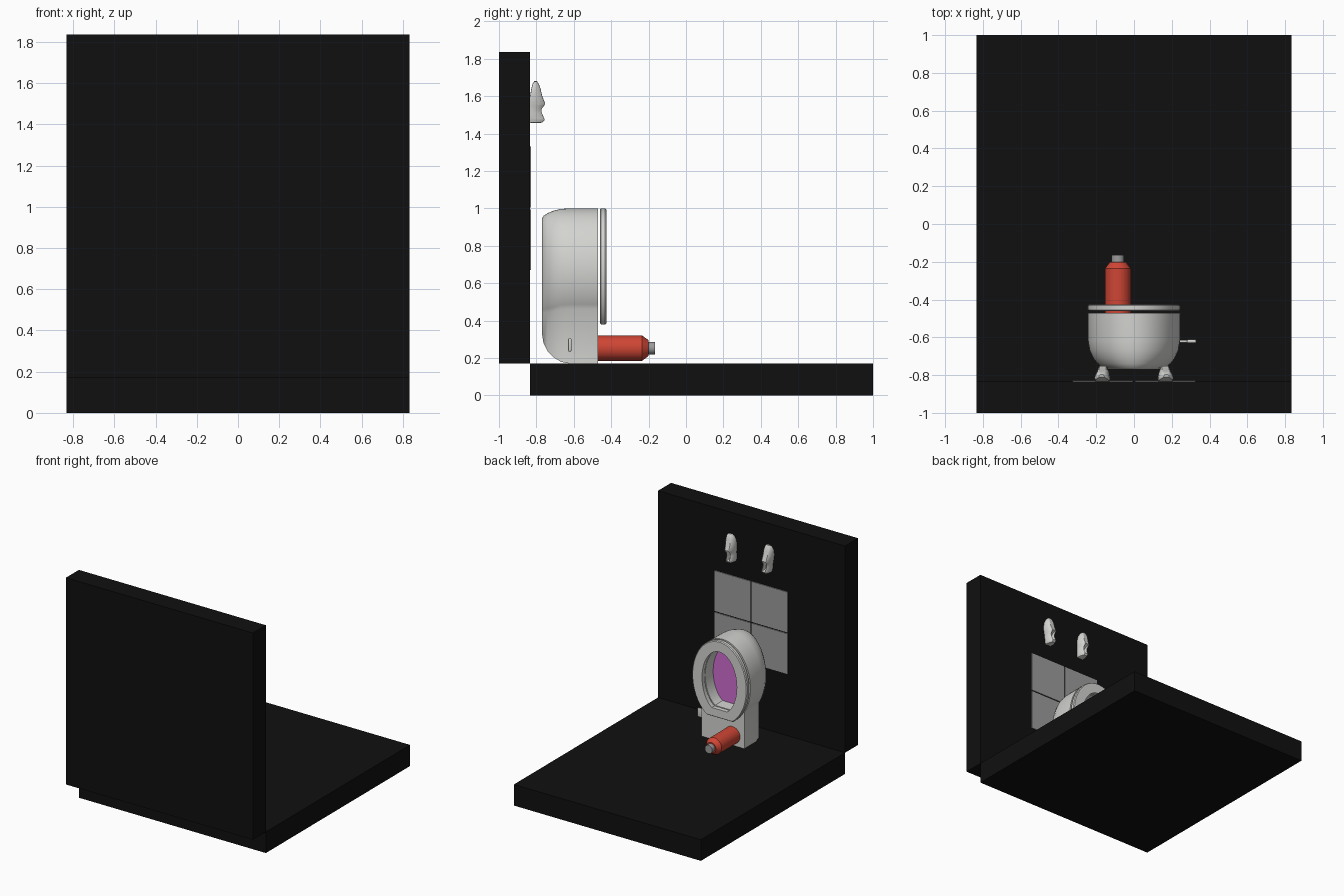
import bpy, bmesh, math
from mathutils import Vector, Matrix

if "Cube" in bpy.data.objects:
    bpy.data.objects.remove(bpy.data.objects["Cube"])


def material(name, color):
    m = bpy.data.materials.new(name)
    m.use_nodes = True
    m.diffuse_color = (*color, 1)
    node = next(n for n in m.node_tree.nodes if n.type == 'BSDF_PRINCIPLED')
    node.inputs["Base Color"].default_value = (*color, 1)
    node.inputs["Roughness"].default_value = 0.6
    return m


BLACK = material("black_tile", (0.005, 0.005, 0.005))
WHITE = material("porcelain", (0.65, 0.65, 0.63))
GREY = material("grey_cloth", (0.33, 0.33, 0.33))
PURPLE = material("purple_water", (0.62, 0.15, 0.62))
RED = material("red_plastic", (0.62, 0.06, 0.035))


def finish(name, bm, mat, smooth=True):
    bmesh.ops.recalc_face_normals(bm, faces=bm.faces)
    mesh = bpy.data.meshes.new(name)
    bm.to_mesh(mesh)
    bm.free()
    mesh.materials.append(mat)
    ob = bpy.data.objects.new(name, mesh)
    bpy.context.collection.objects.link(ob)
    if smooth:
        bpy.ops.object.select_all(action='DESELECT')
        ob.select_set(True)
        bpy.context.view_layer.objects.active = ob
        bpy.ops.object.shade_smooth_by_angle(angle=math.radians(35))
    return ob


def box(name, lo, hi, mat, bevel=0):
    lo, hi = Vector(lo), Vector(hi)
    bm = bmesh.new()
    bmesh.ops.create_cube(bm, size=1, matrix=Matrix.Translation((lo + hi) / 2)
                          @ Matrix.Diagonal((*(hi - lo), 1)))
    if bevel:
        bmesh.ops.bevel(bm, geom=bm.edges[:], offset=bevel, segments=3,
                        profile=0.5, affect='EDGES')
    return finish(name, bm, mat, bool(bevel))


def loft(name, rings, mat, closed=False):
    """Skin a row of equal rings; cap the ends unless the row closes on itself."""
    bm = bmesh.new()
    vs = [[bm.verts.new(p) for p in r] for r in rings]
    pairs = list(zip(vs, vs[1:])) + ([(vs[-1], vs[0])] if closed else [])
    for a, b in pairs:
        for i in range(len(a)):
            j = (i + 1) % len(a)
            bm.faces.new((a[i], a[j], b[j], b[i]))
    if not closed:
        bm.faces.new(vs[0])
        bm.faces.new(vs[-1])
    return finish(name, bm, mat)


ZC, ARC = 0.67, 48


def keyhole(y, rx, top, w, zb, corner=1.0):
    """Oval open at the bottom where its half width is w, closed at height zb."""
    a0 = -math.acos(w / rx)
    pts = []
    for i in range(ARC + 1):
        a = a0 + (math.pi - 2 * a0) * i / ARC
        pts.append((rx * math.cos(a), y, ZC + (top - ZC) * math.sin(a)))
    return pts + [(-w * corner, y, zb), (w * corner, y, zb)]


def cut_oval(y, rx, rz, flat):
    """Oval with a straight lower edge at height flat."""
    w = rx * math.sqrt(1 - ((ZC - flat) / rz) ** 2)
    return keyhole(y, rx, ZC + rz, w, flat, 0.4)


def lathe(name, profile, x, z, mat, segments=32):
    rings = [[(x + r * math.cos(math.tau * i / segments), y,
               z + r * math.sin(math.tau * i / segments))
              for i in range(segments)] for y, r in profile]
    return loft(name, rings, mat)


# Two slabs
box("back_slab", (-0.833, -1, 0.17), (0.833, -0.835, 1.835), BLACK)
box("base_slab", (-0.833, -0.835, 0), (0.833, 1, 0.17), BLACK)

# Bowl with its mounting block: outer skin, then the inner wall
outer = [(-0.77, 0.14, 0.945, 0.08, 0.33), (-0.762, 0.165, 0.96, 0.10, 0.28),
         (-0.74, 0.194, 0.974, 0.13, 0.237), (-0.71, 0.217, 0.987, 0.155, 0.205),
         (-0.67, 0.235, 0.997, 0.18, 0.18), (-0.62, 0.244, 1.0, 0.19, 0.17),
         (-0.47, 0.245, 1.0, 0.19, 0.17)]
rings = [keyhole(*o) for o in outer]
rings += [cut_oval(-0.47, 0.158, 0.245, 0.45), cut_oval(-0.57, 0.15, 0.24, 0.455)]
loft("bowl", rings, WHITE)
loft("water", [cut_oval(-0.568, 0.149, 0.239, 0.456),
               cut_oval(-0.56, 0.15, 0.24, 0.455)], PURPLE)

# Seat ring with softened outer edges
loft("seat", [cut_oval(-0.46, 0.155, 0.245, 0.45),
              cut_oval(-0.46, 0.24, 0.325, 0.385),
              cut_oval(-0.455, 0.245, 0.33, 0.38),
              cut_oval(-0.432, 0.245, 0.33, 0.38),
              cut_oval(-0.425, 0.239, 0.324, 0.386),
              cut_oval(-0.425, 0.155, 0.245, 0.45)], WHITE, closed=True)

# Flush lever
box("lever_stem", (0.17, -0.628, 0.263), (0.29, -0.614, 0.277), WHITE)
box("lever_paddle", (0.28, -0.63, 0.235), (0.33, -0.612, 0.305), WHITE, 0.006)

# Bottle and cap
lathe("bottle", [(-0.47, 0.068), (-0.235, 0.068), (-0.2, 0.042)], -0.085, 0.253, RED)
lathe("bottle_cap", [(-0.205, 0.033), (-0.165, 0.033)], -0.085, 0.253, GREY)

# Four-part mat
for i, x in enumerate((-0.325, 0.005)):
    for j, z in enumerate((0.67, 1.005)):
        box(f"mat_panel_{i}{j}", (x, -0.836, z), (x + 0.32, -0.828, z + 0.325), GREY)

# Pair of shoes: stations along z with sole, top, half width and opening depth
stations = [(1.457, 0.004, 0.05, 0.02, 0), (1.46, 0, 0.066, 0.028, 0),
            (1.475, 0, 0.078, 0.032, 0), (1.48, 0, 0.075, 0.033, 0.05),
            (1.51, 0, 0.062, 0.034, 0.04), (1.53, 0, 0.06, 0.035, 0.035),
            (1.55, 0, 0.074, 0.037, 0.03), (1.56, 0, 0.08, 0.039, 0),
            (1.60, 0, 0.064, 0.042, 0), (1.64, 0.006, 0.055, 0.04, 0),
            (1.665, 0.013, 0.046, 0.03, 0), (1.68, 0.022, 0.036, 0.015, 0)]


def shoe_ring(z, low, top, w, pit):
    h = top - low
    half = [(0.9 * w, low), (w, low + 0.25 * h), (0.85 * w, low + 0.6 * h),
            (0.6 * w, low + 0.92 * h), (0.45 * w, top), (0.4 * w, top - pit)]
    return [(x, y, z) for x, y in half] + [(-x, y, z) for x, y in reversed(half)]


for side, name in ((1, "left_shoe"), (-1, "right_shoe")):
    shoe = loft(name, [shoe_ring(*s) for s in stations], WHITE)
    turn = (Matrix.Translation((side * 0.165, -0.833, 1.57))
            @ Matrix.Rotation(side * 0.06, 4, 'Y')
            @ Matrix.Translation((0, 0, -1.57)))
    shoe.data.transform(turn)
